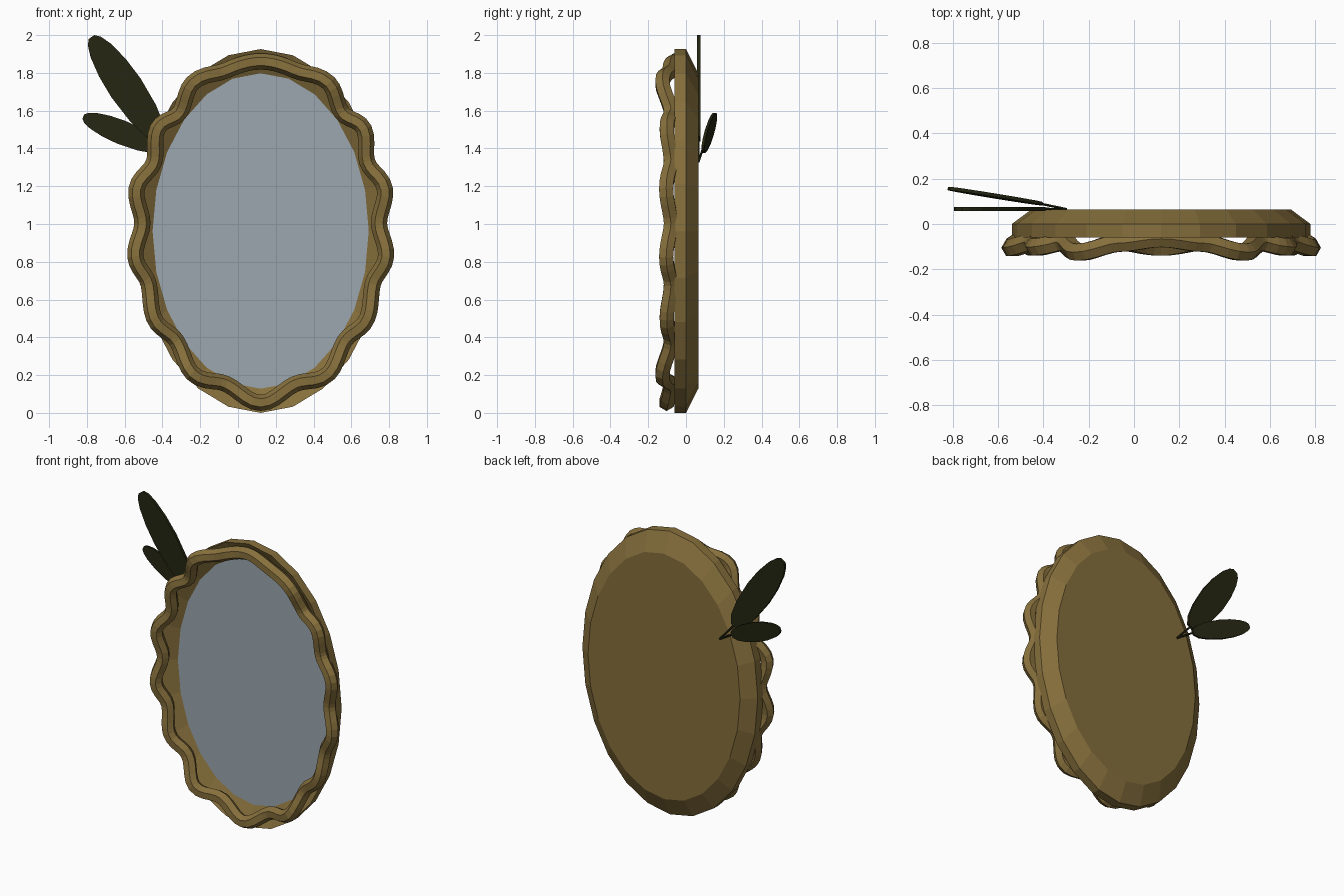
import bpy, bmesh, math
from mathutils import Vector

if "Cube" in bpy.data.objects:
    bpy.data.objects.remove(bpy.data.objects["Cube"])

CX, CZ, RX, RZ = 0.12, 0.963, 0.66, 0.963   # oval centre and radii
SIDES = 24


def material(name, rgb):
    m = bpy.data.materials.new(name)
    m.diffuse_color = (*rgb, 1)
    m.use_nodes = True
    m.node_tree.nodes["Principled BSDF"].inputs["Base Color"].default_value = m.diffuse_color
    return m


bronze = material("old bronze", (0.24, 0.16, 0.045))
glass = material("mirror glass", (0.33, 0.39, 0.43))
leaf_green = material("dark olive", (0.018, 0.019, 0.006))


def finish(name, bm, mat):
    bmesh.ops.recalc_face_normals(bm, faces=bm.faces)
    me = bpy.data.meshes.new(name)
    bm.to_mesh(me)
    bm.free()
    me.materials.append(mat)
    ob = bpy.data.objects.new(name, me)
    bpy.context.collection.objects.link(ob)
    return ob


def oval_point(angle, scale, y):
    return Vector((CX + RX * scale * math.cos(angle), y,
                   CZ + RZ * scale * math.sin(angle)))


def oval_ring(bm, scale, y):
    return [bm.verts.new(oval_point(2 * math.pi * i / SIDES, scale, y))
            for i in range(SIDES)]


# Frame body: sloped front lip, straight rim, tapered back
bm = bmesh.new()
rings = [oval_ring(bm, s, y) for s, y in
         ((0.867, 0.0), (1, -0.06), (1, 0.0), (0.867, 0.065))]
for a, b in zip(rings, rings[1:]):
    for i in range(SIDES):
        j = (i + 1) % SIDES
        bm.faces.new((a[i], a[j], b[j], b[i]))
bm.faces.new(rings[-1])
finish("frame_body", bm, bronze)

# Mirror glass: thin plate sitting in the lip
bm = bmesh.new()
front, back = oval_ring(bm, 0.867, 0.0), oval_ring(bm, 0.867, 0.006)
bm.faces.new(front)
bm.faces.new(back)
for i in range(SIDES):
    j = (i + 1) % SIDES
    bm.faces.new((front[i], front[j], back[j], back[i]))
finish("mirror_glass", bm, glass)


# Wavy moulding: crests and troughs (angle, oval scale, y) of the right half
WAVE = [(-90, 0.945, -0.103), (-72, 0.885, -0.08), (-55, 0.955, -0.125),
        (-42, 0.905, -0.08), (-29, 0.98, -0.102), (-18, 0.945, -0.08),
        (-8, 1.015, -0.105), (2.5, 0.95, -0.08), (13, 1.022, -0.105),
        (24, 0.935, -0.08), (34, 1.0, -0.102), (45, 0.92, -0.08),
        (56, 0.98, -0.125), (73, 0.925, -0.085), (90, 0.932, -0.065)]
STEPS = 5
half = []
for (a0, s0, y0), (a1, s1, y1) in zip(WAVE, WAVE[1:]):
    for k in range(STEPS):
        t = k / STEPS
        e = (1 - math.cos(math.pi * t)) / 2
        half.append(oval_point(math.radians(a0 + (a1 - a0) * t),
                               s0 + (s1 - s0) * e, y0 + (y1 - y0) * e))
half.append(oval_point(math.pi / 2, WAVE[-1][1], WAVE[-1][2]))
path = half + [Vector((2 * CX - p.x, p.y, p.z)) for p in half[-2:0:-1]]

# Sweep a hexagonal section along the closed path
bm = bmesh.new()
loops = []
n = len(path)
for i, p in enumerate(path):
    tangent = (path[(i + 1) % n] - path[i - 1]).normalized()
    side = tangent.cross(Vector((0, 1, 0))).normalized()
    up = side.cross(tangent)
    loops.append([bm.verts.new(p + 0.043 * (math.cos(q) * side + math.sin(q) * up))
                  for q in (math.tau * k / 6 for k in range(6))])
for i in range(n):
    a, b = loops[i], loops[(i + 1) % n]
    for k in range(6):
        m = (k + 1) % 6
        bm.faces.new((a[k], a[m], b[m], b[k]))
finish("wavy_moulding", bm, bronze)


# Leaves: flat blades with a rounded outline
OUTLINE = [(0, 0.25), (0.08, 0.62), (0.25, 0.88), (0.5, 1), (0.7, 0.92),
           (0.87, 0.7), (0.96, 0.45), (1, 0.2)]


def leaf(name, base, tip, half_width, thick):
    base, tip = Vector(base), Vector(tip)
    axis = tip - base
    side = axis.cross(Vector((0, 1, 0))).normalized()
    normal = axis.cross(side).normalized()
    pts = [base + axis * t + side * w * half_width for t, w in OUTLINE]
    pts += [base + axis * t - side * w * half_width for t, w in reversed(OUTLINE)]
    bm = bmesh.new()
    lo = [bm.verts.new(p - normal * thick / 2) for p in pts]
    hi = [bm.verts.new(p + normal * thick / 2) for p in pts]
    bm.faces.new(lo)
    bm.faces.new(hi)
    for i in range(len(pts)):
        j = (i + 1) % len(pts)
        bm.faces.new((lo[i], lo[j], hi[j], hi[i]))
    finish(name, bm, leaf_green)


def stem(name, start, end, radius=0.006):
    start, end = Vector(start), Vector(end)
    d = end - start
    bm = bmesh.new()
    bmesh.ops.create_cone(bm, cap_ends=True, segments=6, radius1=radius,
                          radius2=radius, depth=d.length)
    ob = finish(name, bm, leaf_green)
    ob.rotation_euler = d.to_track_quat('Z', 'Y').to_euler()
    ob.location = (start + end) / 2


ROOT = (-0.30, 0.066, 1.33)
leaf("large_leaf", (-0.41, 0.067, 1.45), (-0.775, 0.067, 1.99), 0.092, 0.018)
leaf("small_leaf", (-0.41, 0.09, 1.40), (-0.818, 0.157, 1.568), 0.064, 0.015)
stem("large_leaf_stem", ROOT, (-0.42, 0.067, 1.465))
stem("small_leaf_stem", ROOT, (-0.42, 0.091, 1.405))
